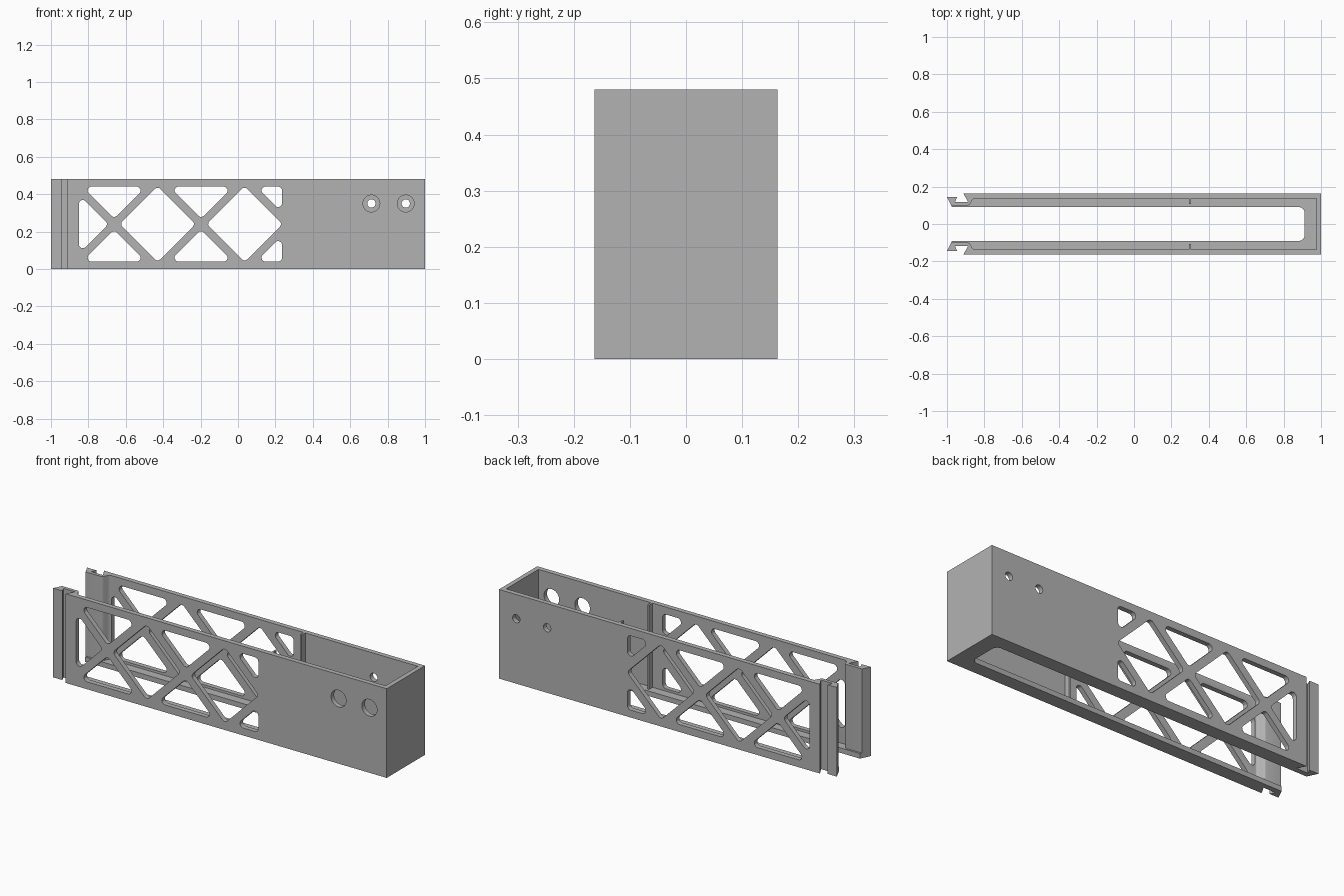
import bpy, bmesh, math
from mathutils import Vector

cube = bpy.data.objects.get("Cube")
if cube:
    bpy.data.objects.remove(cube, do_unlink=True)

HEIGHT = 0.48
MID = HEIGHT / 2

grey = bpy.data.materials.new("plain grey")
grey.use_nodes = True
grey.diffuse_color = (0.45, 0.45, 0.45, 1)
grey.node_tree.nodes["Principled BSDF"].inputs["Base Color"].default_value = grey.diffuse_color


def rounded(points, radius, steps=8):
    """Replace every corner of a polygon with an arc."""
    pts = [Vector(p) for p in points]
    out = []
    for i, p in enumerate(pts):
        a = (pts[i - 1] - p).normalized()
        b = (pts[(i + 1) % len(pts)] - p).normalized()
        half = a.angle(b) / 2
        centre = p + (a + b).normalized() * radius / math.sin(half)
        reach = radius / math.tan(half)
        start, end = p + a * reach - centre, p + b * reach - centre
        out += [centre + start.lerp(end, k / steps).normalized() * radius for k in range(steps + 1)]
    return out


def circle(x, z, radius, sides=40):
    turn = 2 * math.pi / sides
    return [(x + radius * math.cos(k * turn), z + radius * math.sin(k * turn)) for k in range(sides)]


def mirrored(half):
    """Close a plan outline by reflecting it across the long axis."""
    return half + [(x, -y) for x, y in reversed(half)]


def prism(name, points, low, high, axis="Z"):
    place = (lambda p, d: (p[0], p[1], d)) if axis == "Z" else (lambda p, d: (p[0], d, p[1]))
    bm = bmesh.new()
    face = bm.faces.new([bm.verts.new(place(p, low)) for p in points])
    moved = bmesh.ops.extrude_face_region(bm, geom=[face])["geom"]
    verts = [v for v in moved if isinstance(v, bmesh.types.BMVert)]
    shift = Vector(place((0, 0), high - low))
    bmesh.ops.translate(bm, verts=verts, vec=shift)
    bmesh.ops.recalc_face_normals(bm, faces=bm.faces)
    mesh = bpy.data.meshes.new(name)
    bm.to_mesh(mesh)
    bm.free()
    obj = bpy.data.objects.new(name, mesh)
    bpy.context.collection.objects.link(obj)
    mesh.materials.append(grey)
    return obj


def cut(target, cutter):
    cutter.hide_render = True
    mod = target.modifiers.new("cut", "BOOLEAN")
    mod.operation = "DIFFERENCE"
    mod.solver = "EXACT"
    mod.object = cutter
    bpy.context.view_layer.objects.active = target
    bpy.ops.object.modifier_apply(modifier=mod.name)
    bpy.data.objects.remove(cutter, do_unlink=True)


# Channel body: two arms with dovetail hooks, joined at the closed end
slot_end = rounded([(0.912, 0.09), (0.912, -0.09), (0, -0.09), (0, 0.09)], 0.03)[:9]
inner = [(x, y) for x, y in reversed(slot_end)]
arm = inner + [(-0.973, 0.09), (-1, 0.145), (-0.945, 0.145), (-0.957, 0.118),
               (-0.887, 0.118), (-0.912, 0.163), (1, 0.163)]
body = prism("channel_frame", mirrored(arm), 0, HEIGHT)

# Hollow above the floor flange, leaving a thin upright rib on each wall
bend = [(-0.87 + 0.015 * t, 0.1185 + 0.0185 * math.sin(t * math.pi / 2))
        for t in [k / 5 - 1 for k in range(11)]]
hollow = [(-1.1, 0.1)] + bend + [(0.295, 0.137), (0.295, 0.106), (0.305, 0.106),
                                 (0.305, 0.137), (0.975, 0.137)]
cut(body, prism("hollow_cutter", mirrored(hollow), 0.027, HEIGHT + 0.1))

# Truss windows through both walls
PITCH, FIRST, STRUT, REACH = 0.465, -0.6625, 0.03, 0.2
LEFT, RIGHT = -0.85, 0.235
windows = []
for bay in range(2):
    node = FIRST + bay * PITCH
    cx, h = node + PITCH / 2, PITCH / 2 - STRUT
    windows.append([(cx - h, MID), (cx, MID + h), (cx + h, MID), (cx, MID - h)])
    for s in (-1, 1):
        w = REACH - STRUT
        windows.append([(node - w, MID + s * REACH), (node + w, MID + s * REACH), (node, MID + s * STRUT)])
tip = FIRST - STRUT
windows.append([(LEFT, MID + tip - LEFT), (LEFT, MID - tip + LEFT), (tip, MID)])
last = FIRST + 2 * PITCH
for s in (-1, 1):
    windows.append([(last - REACH + STRUT, MID + s * REACH), (RIGHT, MID + s * REACH),
                    (RIGHT, MID + s * (last - RIGHT + STRUT))])
for outline in windows:
    cut(body, prism("window_cutter", rounded(outline, 0.02), -0.3, 0.3, "Y"))

# Screw holes: wide access holes in front, narrow ones behind
for x in (0.713, 0.897):
    cut(body, prism("access_hole_cutter", circle(x, 0.35, 0.045), -0.3, 0, "Y"))
    cut(body, prism("screw_hole_cutter", circle(x, 0.35, 0.022), 0, 0.3, "Y"))

bpy.ops.object.select_all(action="DESELECT")
body.select_set(True)
bpy.context.view_layer.objects.active = body
bpy.ops.object.shade_smooth_by_angle(angle=math.radians(30))
